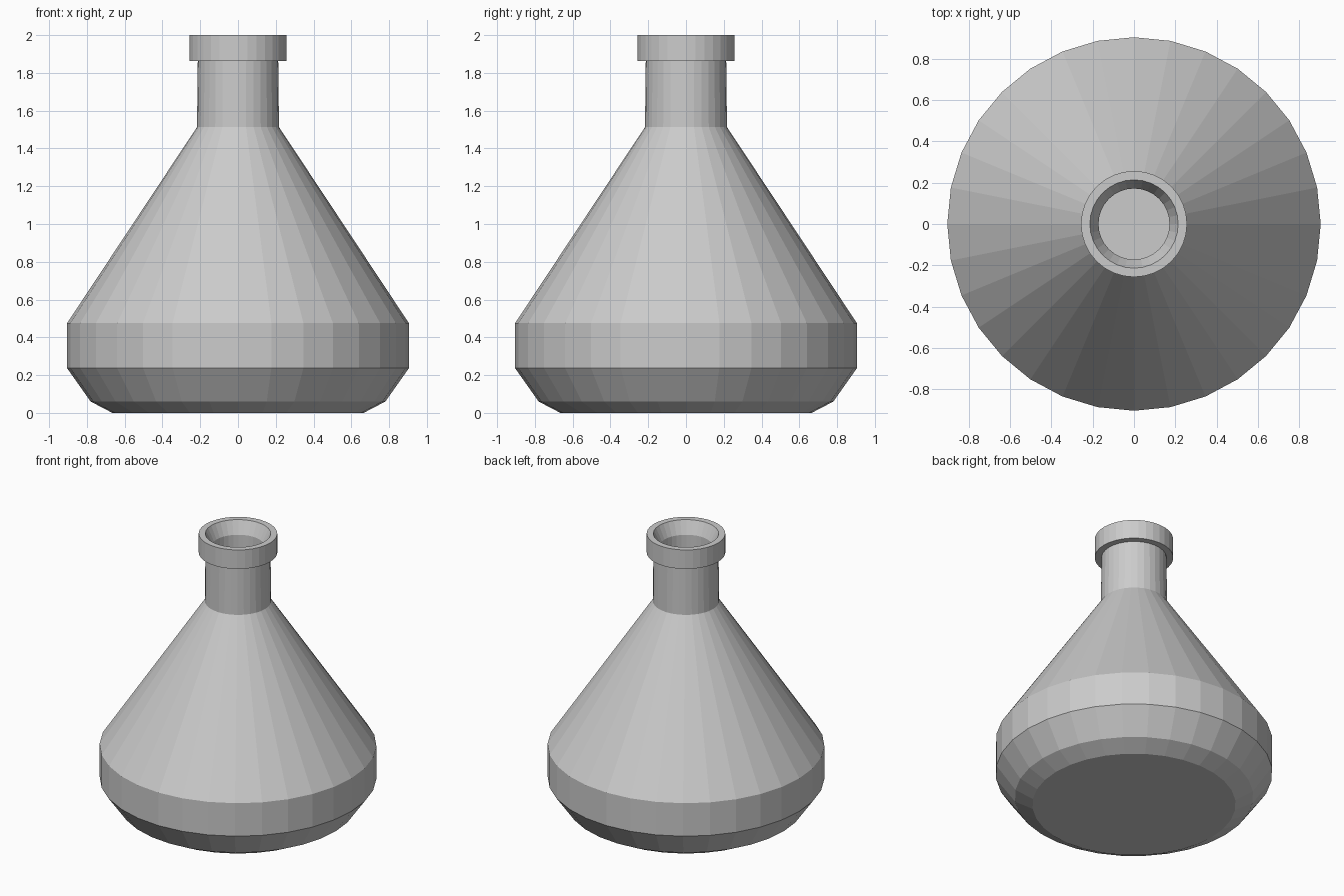
import bpy, bmesh
from math import cos, sin, tau

if "Cube" in bpy.data.objects:
    bpy.data.objects.remove(bpy.data.objects["Cube"])

SIDES = 32


def lathe(name, profile):
    """Revolve (radius, z) points round the z axis; end rings are capped."""
    bm = bmesh.new()
    rings = [[bm.verts.new((r * cos(tau * i / SIDES), r * sin(tau * i / SIDES), z))
              for i in range(SIDES)] for r, z in profile]
    for low, high in zip(rings, rings[1:]):
        for i in range(SIDES):
            j = (i + 1) % SIDES
            bm.faces.new((low[i], low[j], high[j], high[i]))
    bm.faces.new(rings[0][::-1])   # underside
    bm.faces.new(rings[-1])        # inside floor
    mesh = bpy.data.meshes.new(name)
    bm.to_mesh(mesh)
    bm.free()
    obj = bpy.data.objects.new(name, mesh)
    bpy.context.collection.objects.link(obj)
    return obj


# Outside of the flask, from base to lip
outer = [(0.665, 0.0), (0.78, 0.06), (0.905, 0.237), (0.905, 0.475),
         (0.217, 1.513), (0.213, 1.863), (0.257, 1.863), (0.257, 2.0)]

# Flared mouth and hollow interior, from lip down to the floor
inner = [(0.214, 2.0), (0.172, 1.91), (0.172, 1.50), (0.862, 0.462),
         (0.862, 0.25), (0.752, 0.095), (0.655, 0.043)]

lathe("flask", outer + inner)
